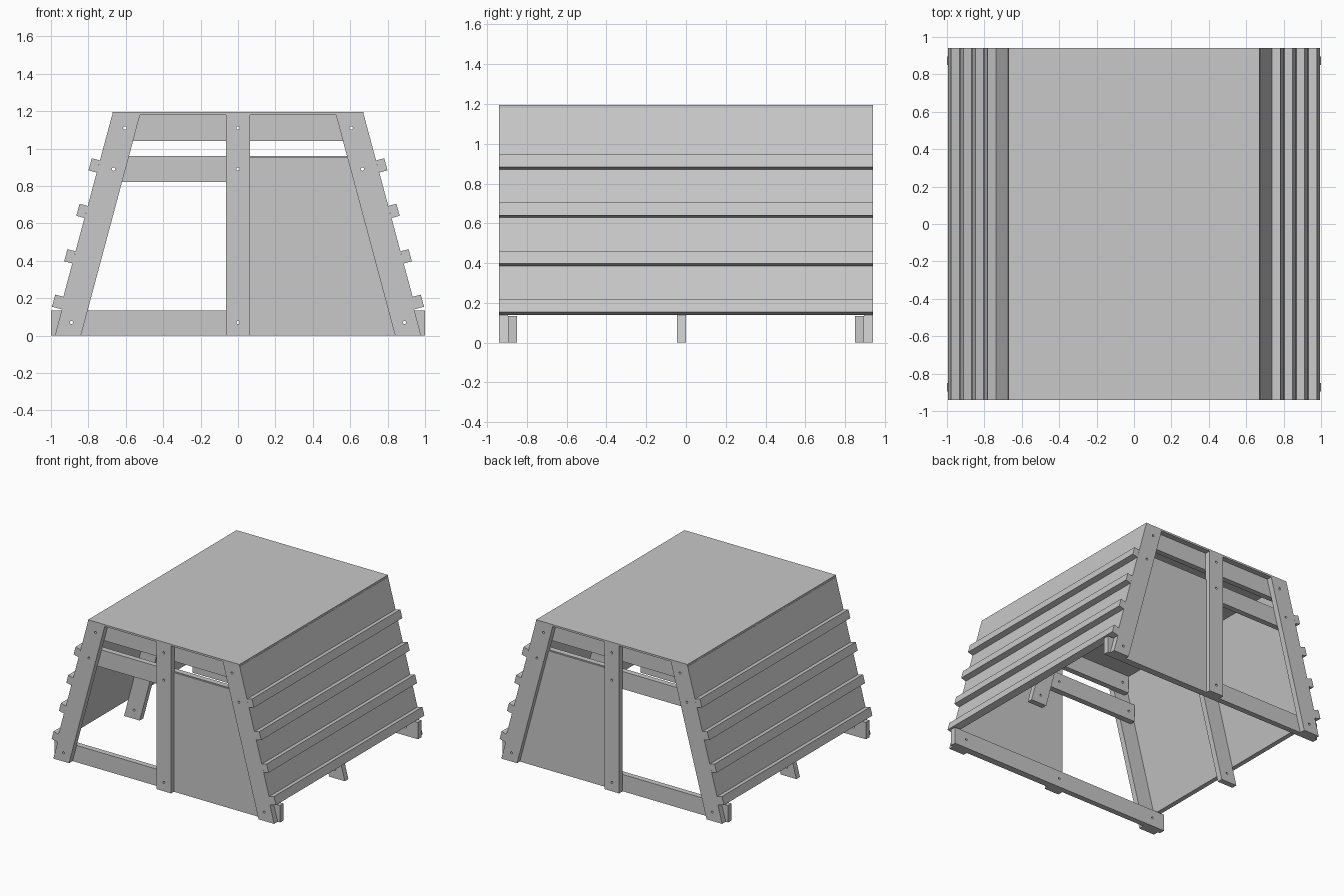
import bpy
import bmesh
import math
from mathutils import Vector

cube = bpy.data.objects.get("Cube")
if cube:
    bpy.data.objects.remove(cube, do_unlink=True)

grey = bpy.data.materials.new("plain grey")
grey.use_nodes = True
colour = (0.58, 0.58, 0.58, 1)
grey.diffuse_color = colour
grey.node_tree.nodes["Principled BSDF"].inputs["Base Color"].default_value = colour

HALF, THICK, SHEET = 0.94, 0.045, 0.01
ROOF_Z, TOP = 1.18, 1.195
LEAN = math.radians(15)
UP = Vector((-math.sin(LEAN), math.cos(LEAN)))    # up the sloping side
OUT = Vector((math.cos(LEAN), math.sin(LEAN)))    # away from the sloping side
SIDES = ((1, "left"), (-1, "right"))


def slope_x(z, base=0.979):
    return base - z * math.tan(LEAN)


def add_object(name, bm):
    bmesh.ops.recalc_face_normals(bm, faces=bm.faces)
    mesh = bpy.data.meshes.new(name)
    bm.to_mesh(mesh)
    bm.free()
    mesh.materials.append(grey)
    obj = bpy.data.objects.new(name, mesh)
    bpy.context.collection.objects.link(obj)
    return obj


def prism(name, outline, y0, y1, sign=1, drilled=False):
    """Extrude an x-z outline from y0 to y1."""
    bm = bmesh.new()
    face = bm.faces.new([bm.verts.new((sign * x, y0, z)) for x, z in outline])
    new = bmesh.ops.extrude_face_region(bm, geom=[face])["geom"]
    verts = [v for v in new if isinstance(v, bmesh.types.BMVert)]
    bmesh.ops.translate(bm, verts=verts, vec=(0, y1 - y0, 0))
    obj = add_object(name, bm)
    if drilled:
        cut = obj.modifiers.new("bolt holes", "BOOLEAN")
        cut.operation = "DIFFERENCE"
        cut.solver = "EXACT"
        cut.object = drill
    return obj


def board(name, x0, x1, z0, z1, y0, y1, drilled=False):
    return prism(name, [(x0, z0), (x1, z0), (x1, z1), (x0, z1)], y0, y1, 1, drilled)


# Bolt hole cutters run through every frame
bm = bmesh.new()
for x, z in ((0.605, 1.11), (0.665, 0.89), (0.89, 0.07), (0, 1.11), (0, 0.89), (0, 0.07)):
    for sx in ((1, -1) if x else (1,)):
        made = bmesh.ops.create_cone(bm, cap_ends=True, segments=12,
                                     radius1=0.009, radius2=0.009, depth=2.2)
        for v in made["verts"]:
            v.co = (v.co.x + sx * x, v.co.z, v.co.y + z)
drill = add_object("bolt_hole_cutter", bm)
drill.hide_render = True
drill.hide_viewport = True

# Leaning posts of the two end frames and the middle frame
post = [(slope_x(0), 0), (slope_x(ROOF_Z), ROOF_Z),
        (slope_x(ROOF_Z, 0.84), ROOF_Z), (0.84, 0)]
frames = (("front", -HALF, 1), ("back", HALF, -1), ("middle", -THICK, 1))
for place, y, inward in frames:
    y_in = y + inward * THICK
    y_bar = y_in + inward * THICK
    for sign, side in SIDES:
        prism(f"{place}_{side}_post", post, y, y_in, sign, True)
    board(f"{place}_top_rail", -0.66, 0.66, 1.04, ROOF_Z, y_in, y_bar, True)
    if place == "middle":
        continue
    # End frames also carry a centre post, two more rails and a half wall
    board(f"{place}_centre_post", -0.065, 0.065, 0, ROOF_Z, y, y_in, True)
    board(f"{place}_middle_rail", -0.72, 0.72, 0.82, 0.96, y_in, y_bar, True)
    board(f"{place}_bottom_rail", -1, 1, 0, 0.135, y_in, y_bar, True)
    wall = [(0.065, 0), (0.9, 0), (slope_x(0.955, 0.9), 0.955), (0.065, 0.955)]
    prism(f"{place}_half_wall", wall, y_in - inward * SHEET, y_in, 1, True)

# Sloping side sheets with four battens each
for sign, side in SIDES:
    low = Vector((slope_x(0.14), 0.14))
    high = Vector((slope_x(ROOF_Z), ROOF_Z))
    prism(f"{side}_side_sheet", [low, high, high + Vector((SHEET, 0)), low + OUT * SHEET],
          -HALF, HALF, sign)
    for i in range(4):
        z = 0.14 + 0.243 * i
        a = Vector((slope_x(z), z)) + OUT * SHEET
        b = a + UP * 0.067
        prism(f"{side}_batten_{i + 1}", [a, b, b + OUT * THICK, a + OUT * THICK],
              -HALF, HALF, sign)

# Flat roof sheet
board("roof_sheet", -0.671, 0.671, ROOF_Z, TOP, -HALF, HALF)
